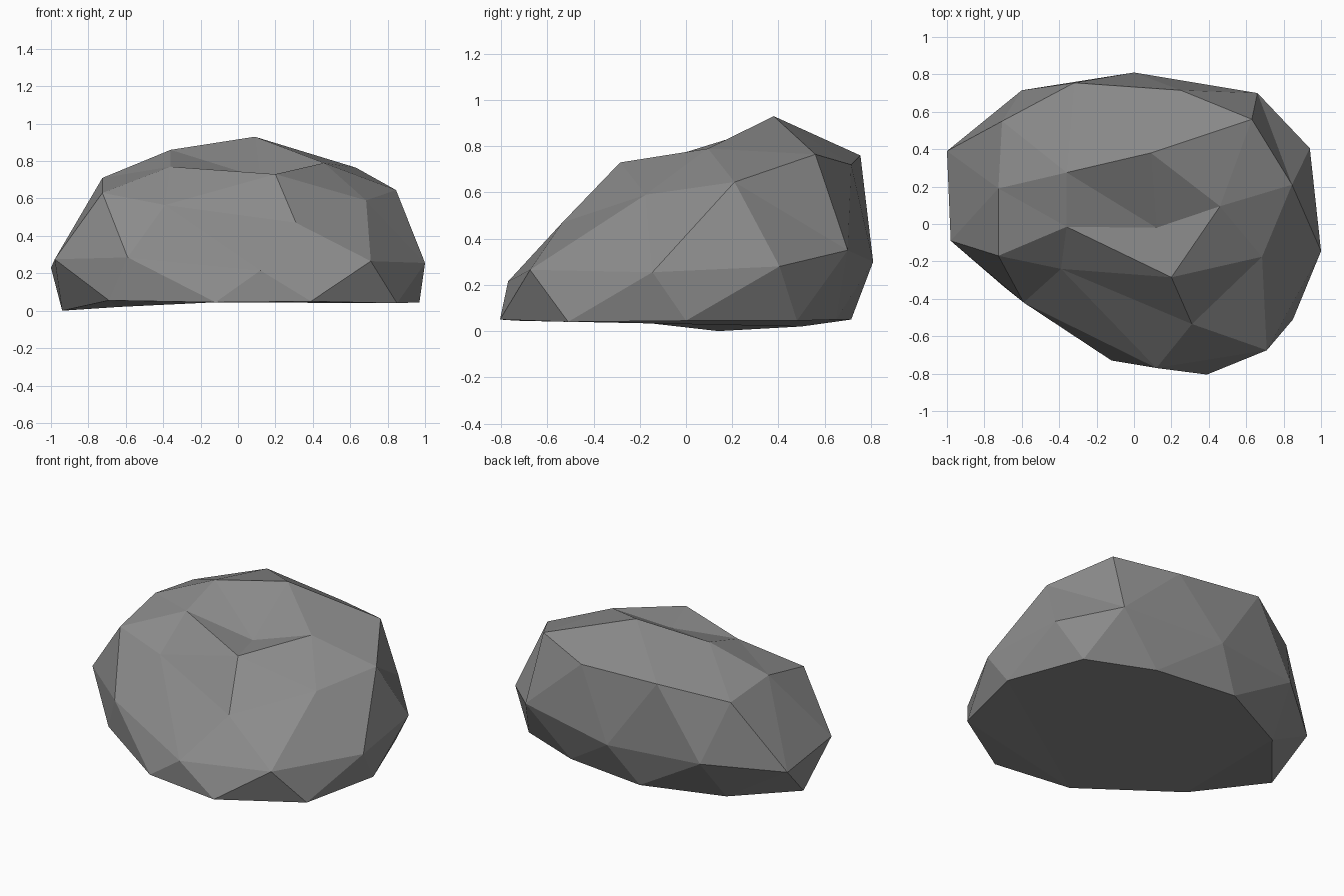
import bpy, bmesh
from mathutils import Vector

# Chipped corners of the boulder, ring by ring from the ground up
base = [(-.94, .14, 0), (-.69, -.34, .055), (-.12, -.73, .045), (.39, -.805, .05),
        (.85, -.51, .04), (.97, 0, .045), (.79, .48, .045), (.37, .65, .05),
        (-.17, .715, .05), (-.64, .5, .02)]
waist = [(-1, .39, .23), (-.98, -.09, .275), (-.59, -.42, .285), (.12, -.77, .215),
         (.71, -.675, .265), (1, -.145, .255), (.94, .405, .28), (.66, .70, .35),
         (0, .81, .30), (-.6, .715, .30)]
shoulder = [(-.725, .19, .71), (-.725, -.17, .63), (-.39, -.24, .565), (.31, -.535, .47),
            (.685, -.175, .59), (.845, .21, .645), (.63, .56, .765), (.25, .715, .72),
            (-.32, .755, .76), (-.705, .55, .665)]
crown = [(-.36, .275, .86), (.09, .38, .93), (.46, .095, .79), (.2, -.285, .73),
         (-.36, -.015, .77), (.12, -.02, .71)]

# Skin the corners on a sphere, then move them to their real places,
# so that the hollow in the crown is kept
bm = bmesh.new()
target = {}
for p in base + waist + shoulder + crown:
    d = Vector((p[0], p[1], (p[2] - .35) * 2)).normalized()
    target[bm.verts.new(d)] = Vector(p)
bmesh.ops.convex_hull(bm, input=list(bm.verts))
for v, p in target.items():
    v.co = p
bmesh.ops.recalc_face_normals(bm, faces=list(bm.faces))

mesh = bpy.data.meshes.new("boulder")
bm.to_mesh(mesh)
bm.free()

# Flat grey stone
stone = bpy.data.materials.new("grey stone")
stone.diffuse_color = (.26, .26, .26, 1)
mesh.materials.append(stone)
boulder = bpy.data.objects.new("boulder", mesh)
bpy.context.collection.objects.link(boulder)
